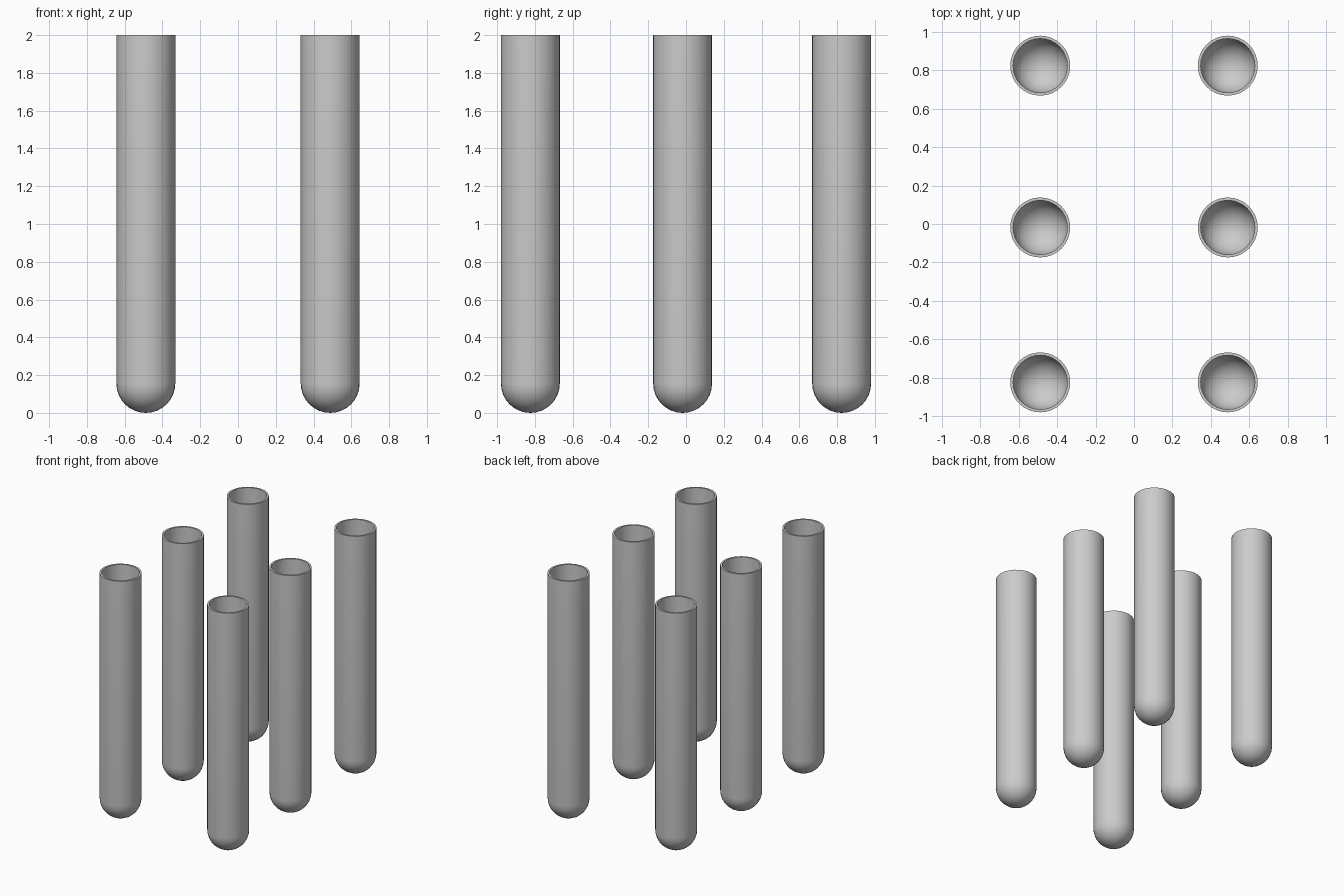
import bpy, bmesh
from math import sin, cos, pi, radians

if "Cube" in bpy.data.objects:
    bpy.data.objects.remove(bpy.data.objects["Cube"])

R_OUT, R_IN, HEIGHT = 0.156, 0.141, 2.0
SEGMENTS, RINGS = 32, 8


def half_profile(radius):
    """Round bottom from the pole upward, then the straight wall to the rim."""
    arc = [(radius * sin(a), R_OUT - radius * cos(a))
           for a in (i * pi / 2 / RINGS for i in range(RINGS + 1))]
    return arc + [(radius, HEIGHT)]


# Test tube: outer skin, flat rim and inner skin as one lathed profile
bm = bmesh.new()
profile = half_profile(R_OUT) + half_profile(R_IN)[::-1]
verts = [bm.verts.new((r, 0, z)) for r, z in profile]
edges = [bm.edges.new(pair) for pair in zip(verts, verts[1:])]
bmesh.ops.spin(bm, geom=verts + edges, cent=(0, 0, 0), axis=(0, 0, 1),
               angle=2 * pi, steps=SEGMENTS, use_duplicate=False)
bmesh.ops.remove_doubles(bm, verts=bm.verts, dist=0.0005)
bmesh.ops.recalc_face_normals(bm, faces=bm.faces)
mesh = bpy.data.meshes.new("tube")
bm.to_mesh(mesh)
bm.free()

# Two columns of three tubes, the middle row slightly forward
for side, x in (("left", -0.488), ("right", 0.488)):
    for row, y in (("front", -0.824), ("middle", -0.018), ("back", 0.824)):
        tube = bpy.data.objects.new(f"{row}_{side}_tube", mesh)
        tube.location = (x, y, 0)
        bpy.context.collection.objects.link(tube)

# Smooth walls with crisp rims
bpy.context.view_layer.objects.active = tube
tube.select_set(True)
bpy.ops.object.shade_smooth_by_angle(angle=radians(40))
